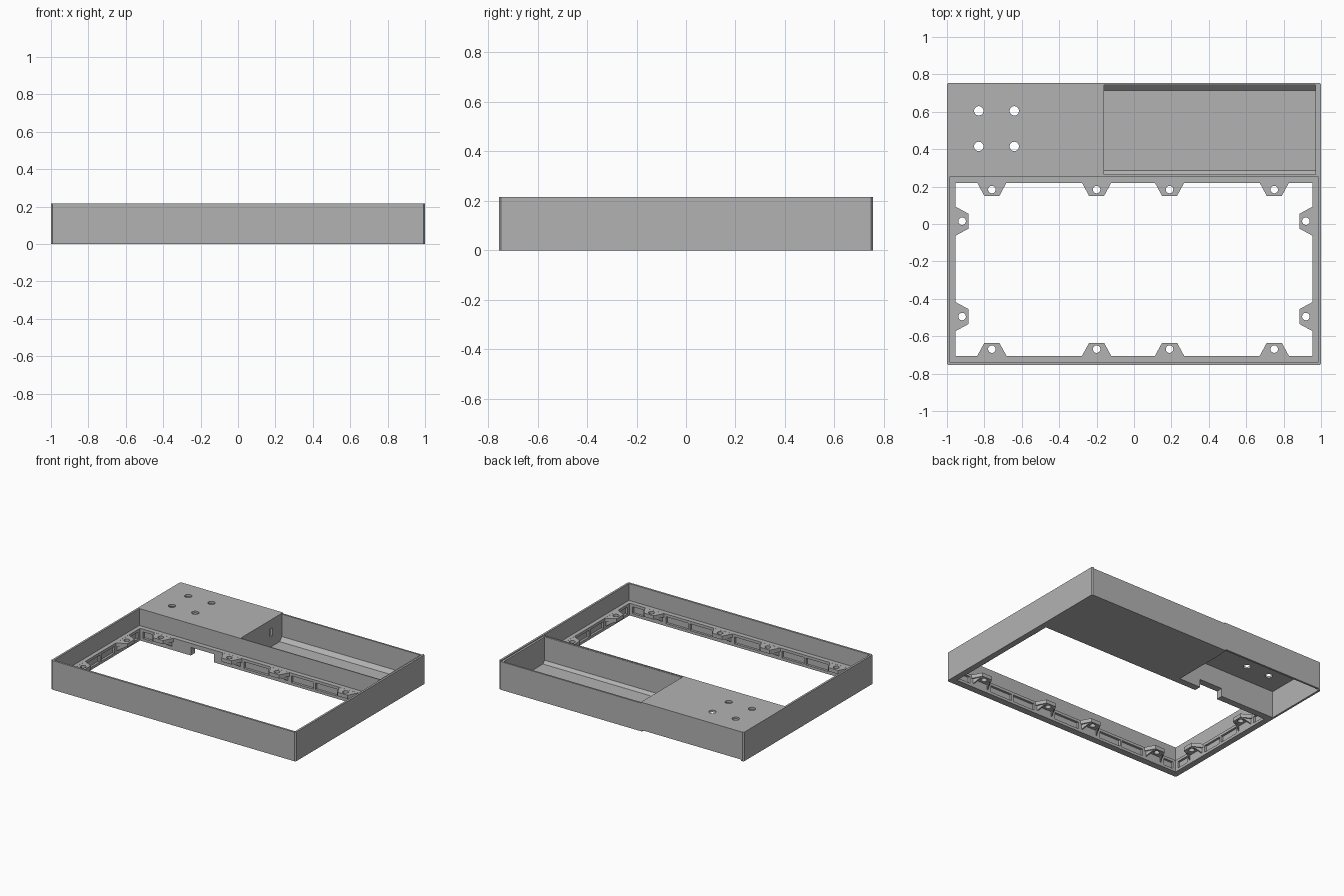
import bpy, bmesh, math
from mathutils import Matrix

if "Cube" in bpy.data.objects:
    bpy.data.objects.remove(bpy.data.objects["Cube"])

grey = bpy.data.materials.new("mid grey")
grey.diffuse_color = (0.45, 0.45, 0.45, 1)
grey.use_nodes = True
grey.node_tree.nodes["Principled BSDF"].inputs["Base Color"].default_value = grey.diffuse_color


def finish(name, bm, cutter=False):
    bmesh.ops.recalc_face_normals(bm, faces=bm.faces)
    me = bpy.data.meshes.new(name)
    bm.to_mesh(me)
    bm.free()
    me.materials.append(grey)
    ob = bpy.data.objects.new(name, me)
    bpy.context.collection.objects.link(ob)
    if cutter:
        ob.hide_render = True
        ob.hide_set(True)
    return ob


def prism(name, pts, vec, cutter=False):
    """Closed polygon of 3D points swept along vec."""
    bm = bmesh.new()
    f = bm.faces.new([bm.verts.new(p) for p in pts])
    r = bmesh.ops.extrude_face_region(bm, geom=[f])
    vs = [v for v in r["geom"] if isinstance(v, bmesh.types.BMVert)]
    bmesh.ops.translate(bm, verts=vs, vec=vec)
    return finish(name, bm, cutter)


def box(name, x0, x1, y0, y1, z0, z1, cutter=False):
    pts = [(x0, y0, z0), (x1, y0, z0), (x1, y1, z0), (x0, y1, z0)]
    return prism(name, pts, (0, 0, z1 - z0), cutter)


def cylinder(name, x, y, z0, z1, r):
    pts = [(x + r * math.cos(a * math.pi / 12), y + r * math.sin(a * math.pi / 12), z0)
           for a in range(24)]
    return prism(name, pts, (0, 0, z1 - z0), True)


def cut(ob, cutter):
    m = ob.modifiers.new(cutter.name, 'BOOLEAN')
    m.operation, m.solver, m.object = 'DIFFERENCE', 'EXACT', cutter


# Housing block with slightly chamfered vertical corners
X, Y, H, C = 1.0, 0.755, 0.215, 0.008
outline = [(-X + C, -Y, 0), (X - C, -Y, 0), (X, -Y + C, 0), (X, Y - C, 0),
           (X - C, Y, 0), (-X + C, Y, 0), (-X, Y - C, 0), (-X, -Y + C, 0)]
housing = prism("housing", outline, (0, 0, H))

# Front bay: wide recess down to the ledge, then an opening right through
LEDGE = 0.09
cut(housing, box("bay_cutter", -.985, .985, -.74, .255, LEDGE, .4, True))
cut(housing, box("opening_cutter", -.955, .955, -.705, .22, -.1, .4, True))

# Tray with sloped lower edges, and a small lowering of its rim
tray = [(-.16, .265, .4), (-.16, .265, .035), (-.16, .285, .015),
        (-.16, .715, .015), (-.16, .742, .042), (-.16, .742, .4)]
cut(housing, prism("tray_cutter", tray, (1.13, 0, 0), True))
cut(housing, box("rim_cutter", -.16, .985, .262, .9, .208, .4, True))

# Hollow compartment open below, with a raised rear lower edge
cut(housing, box("compartment_cutter", -.985, -.175, .27, .74, -.1, .2, True))
cut(housing, box("rear_edge_cutter", -.98, -.17, .70, .9, -.1, .01, True))

# Cable notch and the small slot through the divider
cut(housing, box("notch_cutter", -.54, -.35, .19, .30, -.1, .06, True))
cut(housing, box("slot_cutter", -.2, -.14, .60, .63, .09, .15, True))

# Button holes in the top plate
for i, (x, y) in enumerate([(x, y) for x in (-.83, -.64) for y in (.415, .605)]):
    cut(housing, cylinder(f"button_hole_{i}", x, y, .15, .4, .025))

# Recesses between ribs, under the ledge and along the opening
tab_x, tab_y = (-.76, -.2, .19, .75), (.015, -.495)


def spans(lo, hi, centres):
    stops = [lo]
    for c in sorted(centres):
        stops += [c - .085, c + .085]
    stops.append(hi)
    for a, b in zip(stops[::2], stops[1::2]):
        n = 2 if b - a > .25 else 1
        for k in range(n):
            yield a + (b - a) * k / n + .008, a + (b - a) * (k + 1) / n - .008


for i, (a, b) in enumerate(spans(-.94, .94, tab_x)):
    cut(housing, box(f"front_recess_{i}", a, b, -.722, -.69, .02, .07, True))
    if not (a < -.35 and b > -.54):
        cut(housing, box(f"back_recess_{i}", a, b, .20, .238, .02, .07, True))
for i, (a, b) in enumerate(spans(-.69, .205, tab_y)):
    cut(housing, box(f"left_recess_{i}", -.971, -.94, a, b, .02, .07, True))
    cut(housing, box(f"right_recess_{i}", .94, .971, a, b, .02, .07, True))


# Tapered screw tabs with a round hole, pointing into the opening
def tab(name, x, y, angle):
    pts = [(-.085, -.012, .062), (.085, -.012, .062), (.078, 0, .062), (.04, .07, .062),
           (-.04, .07, .062), (-.078, 0, .062)]
    ob = prism(name, pts, (0, 0, LEDGE - .0625))
    hole = cylinder(name + "_hole", 0, .036, 0, .3, .02)
    place = Matrix.Translation((x, y, 0)) @ Matrix.Rotation(angle, 4, 'Z')
    ob.data.transform(place)
    hole.data.transform(place)
    cut(ob, hole)
    # Gusset webs below the two sloped sides
    for s in (-1, 1):
        g = prism(name + "_gusset", [(s * .07, -.01, .02), (s * .07, -.01, .064),
                                     (s * .04, .06, .064)], (-s * .008, 0, 0))
        g.data.transform(place)


for x in tab_x:
    tab("front_tab", x, -.705, 0)
    tab("back_tab", x, .22, math.pi)
for y in tab_y:
    tab("left_tab", -.955, y, -math.pi / 2)
    tab("right_tab", .955, y, math.pi / 2)
